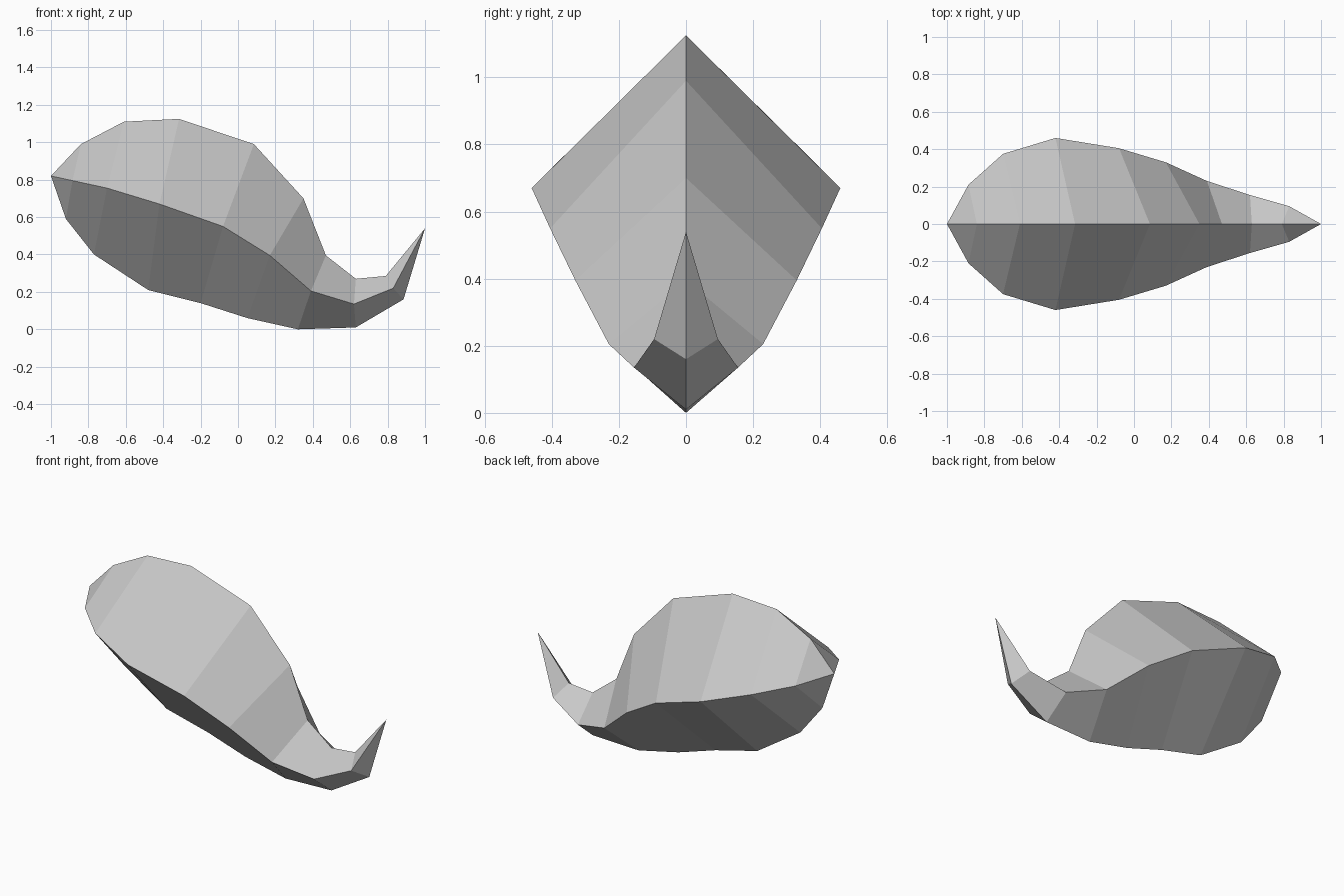
import bpy
import bmesh

cube = bpy.data.objects.get("Cube")
if cube:
    bpy.data.objects.remove(cube, do_unlink=True)

# Single flat colour
grey = bpy.data.materials.new("mid_grey")
grey.use_nodes = True
colour = (0.58, 0.58, 0.58, 1)
grey.diffuse_color = colour
grey.node_tree.nodes["Principled BSDF"].inputs["Base Color"].default_value = colour

# Diamond sections: upper ridge (x, z), side edge (x, z, half width), keel (x, z)
nose, tail = (-1, 0, 0.82), (1, 0, 0.54)
sections = [
    ((-0.84, 0.99), (-0.885, 0.795, 0.21), (-0.92, 0.59)),
    ((-0.61, 1.11), (-0.70, 0.755, 0.375), (-0.77, 0.40)),
    ((-0.315, 1.125), (-0.42, 0.67, 0.46), (-0.48, 0.21)),
    ((0.085, 0.99), (-0.08, 0.55, 0.405), (-0.20, 0.14)),
    ((0.35, 0.70), (0.17, 0.395, 0.33), (0.05, 0.06)),
    ((0.47, 0.395), (0.39, 0.205, 0.23), (0.32, 0.0)),
    ((0.63, 0.27), (0.62, 0.135, 0.155), (0.63, 0.01)),
    ((0.79, 0.285), (0.83, 0.22, 0.095), (0.885, 0.16)),
]

bm = bmesh.new()
rings = []
for (tx, tz), (sx, sz, w), (kx, kz) in sections:
    points = [(tx, 0, tz), (sx, -w, sz), (kx, 0, kz), (sx, w, sz)]
    rings.append([bm.verts.new(p) for p in points])

# Skin between neighbouring sections
for a, b in zip(rings, rings[1:]):
    for i in range(4):
        j = (i + 1) % 4
        bm.faces.new((a[i], a[j], b[j], b[i]))

# Pointed ends
for point, ring in ((nose, rings[0]), (tail, rings[-1])):
    apex = bm.verts.new(point)
    for i in range(4):
        bm.faces.new((apex, ring[i], ring[(i + 1) % 4]))

bmesh.ops.recalc_face_normals(bm, faces=bm.faces)
mesh = bpy.data.meshes.new("curved_body")
bm.to_mesh(mesh)
bm.free()
mesh.materials.append(grey)
body = bpy.data.objects.new("curved_body", mesh)
bpy.context.collection.objects.link(body)
